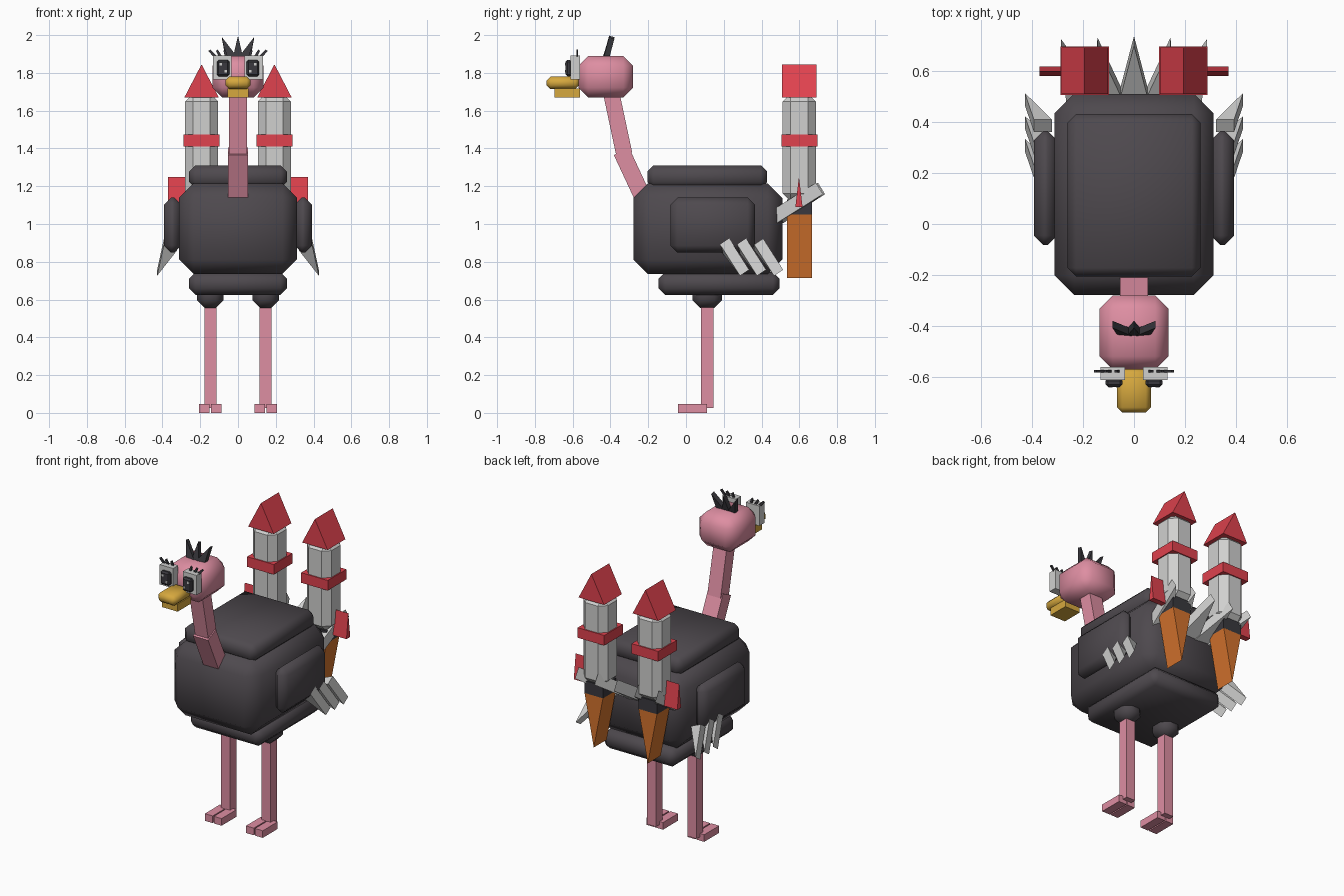
import bpy, bmesh
from mathutils import Vector as V

if "Cube" in bpy.data.objects:
    bpy.data.objects.remove(bpy.data.objects["Cube"])


def mat(name, r, g, b):
    m = bpy.data.materials.new(name)
    lin = [((c / 255 + 0.055) / 1.055) ** 2.4 for c in (r, g, b)]
    m.diffuse_color = (*lin, 1)
    m.use_nodes = True
    m.node_tree.nodes["Principled BSDF"].inputs["Base Color"].default_value = m.diffuse_color
    return m


PINK = mat("pink skin", 222, 142, 162)
DARK = mat("dark plumage", 78, 73, 78)
CHAR = mat("charcoal", 58, 57, 62)
LIGHT = mat("light grey", 208, 208, 207)
RED = mat("red", 224, 66, 78)
GOLD = mat("beak gold", 214, 168, 62)
ORANGE = mat("flame orange", 212, 115, 45)


def finish(name, bm, m, smooth=False):
    bmesh.ops.recalc_face_normals(bm, faces=bm.faces)
    me = bpy.data.meshes.new(name)
    for f in bm.faces:
        f.smooth = smooth
    bm.to_mesh(me)
    bm.free()
    me.materials.append(m)
    ob = bpy.data.objects.new(name, me)
    bpy.context.collection.objects.link(ob)
    return ob


def box(name, m, x, y, z, bevel=0, smooth=False):
    """Box given by (min, max) on each axis, with an optional one-step chamfer."""
    bm = bmesh.new()
    bmesh.ops.create_cube(bm, size=1)
    for v in bm.verts:
        v.co = V([(lo + hi) / 2 + c * (hi - lo) for c, (lo, hi) in zip(v.co, (x, y, z))])
    if bevel:
        bmesh.ops.bevel(bm, geom=bm.edges[:], offset=bevel, segments=1, affect='EDGES')
    return finish(name, bm, m, smooth)


def taper(name, m, base, tip, keep, shrink, end=0.0):
    """Bar from base to tip: 'keep' is its constant width, 'shrink' its tapering width."""
    bm = bmesh.new()
    base, tip, k, s = V(base), V(tip), V(keep) / 2, V(shrink) / 2
    pts = [c + a * k + b * s * f for c, f in ((base, 1), (tip, end))
           for a, b in ((-1, -1), (1, -1), (1, 1), (-1, 1))]
    vs = [bm.verts.new(p) for p in pts]
    for f in ((0, 1, 2, 3), (4, 5, 6, 7), (0, 1, 5, 4), (1, 2, 6, 5), (2, 3, 7, 6), (3, 0, 4, 7)):
        bm.faces.new([vs[i] for i in f])
    bmesh.ops.remove_doubles(bm, verts=bm.verts, dist=1e-5)
    return finish(name, bm, m)


def span(s, a, b):
    return tuple(sorted((s * a, s * b)))


# Body with raised slabs on top and underneath
box("body", DARK, (-.312, .312), (-.278, .51), (.735, 1.215), .077, True)
box("back_slab", DARK, (-.26, .26), (-.205, .43), (1.19, 1.31), .033, True)
box("belly_slab", DARK, (-.26, .26), (-.145, .495), (.625, .745), .035, True)

# Neck in two straight pieces
taper("neck_lower", PINK, (0, -.195, 1.07), (0, -.342, 1.385), (.108, 0, 0), (0, .08, .04), 1)
taper("neck_upper", PINK, (0, -.327, 1.37), (0, -.395, 1.69), (.094, 0, 0), (0, .084, .018), 1)

# Head and beak
box("head", PINK, (-.135, .135), (-.57, -.28), (1.67, 1.89), .052, True)
box("beak_upper", GOLD, (-.066, .066), (-.738, -.565), (1.715, 1.78), .02, True)
box("beak_lower", GOLD, (-.055, .055), (-.695, -.56), (1.67, 1.718))

# Crest of three spikes
for i in (-1, 0, 1):
    taper("crest_spike", CHAR, (.035 * i, -.425, 1.875), (.085 * i, -.393, 1.993 - .008 * abs(i)),
          (0, .028, -.008), (.055, 0, .02 * -i))

# Five tail feathers fanned out behind
for i in (-2, -1, 0, 1, 2):
    taper("tail_feather", LIGHT, (.1 * i, .48, 1.035), (.143 * i, .718 - .006 * abs(i), 1.188),
          (0, .037, -.06), (.125, -.018 * i, 0))

for s in (-1, 1):
    # Eye block, pupil, glints and lashes
    box("eye", LIGHT, span(s, .035, .132), (-.612, -.56), (1.765, 1.893))
    box("pupil", CHAR, span(s, .045, .112), (-.638, -.605), (1.782, 1.868), .01)
    for gx, gz in ((.092, 1.845), (.064, 1.808)):
        box("eye_glint", LIGHT, (s * gx - .007, s * gx + .007), (-.641, -.635), (gz - .007, gz + .007))
    for x0, x1 in ((.06, .072), (.09, .112), (.115, .152)):
        taper("eyelash", CHAR, (s * x0, -.576, 1.88), (s * x1, -.576, 1.92),
              (0, .01, 0), (.014, 0, -.01 * s), .7)

    # Wing slab and its three feathers
    box("wing", DARK, span(s, .3, .392), (-.083, .365), (.848, 1.14), .038, True)
    for i in range(3):
        y = .205 + .09 * i
        taper("wing_feather", LIGHT, (s * .357, y, .892), (s * .428, y + .105, .742),
              (0, .048, .032), (.07, 0, .03 * s))

    # Leg: hip, shin and two toes
    box("hip", DARK, span(s, .077, .216), (.035, .19), (.556, .7), .04, True)
    box("leg", PINK, span(s, .113, .178), (.08, .145), (.025, .58))
    for t in (.115, .179):
        box("toe", PINK, span(s, t - .028, t + .028), (-.043, .11), (0, .046))

    # Rocket: hull, band, ridge nose, fin, nozzle and flame
    x = s * .193
    box("rocket_hull", LIGHT, (x - .088, x + .088), (.512, .688), (1.12, 1.69), .042)
    box("rocket_band", RED, (x - .095, x + .095), (.505, .695), (1.41, 1.475))
    taper("rocket_nose", RED, (x, .6, 1.67), (x, .6, 1.845), (0, .182, 0), (.182, 0, 0))
    taper("rocket_fin", RED, (s * .315, .598, 1.09), (s * .315, .598, 1.25), (.11, 0, 0), (0, .038, 0))
    box("rocket_nozzle", CHAR, (x - .066, x + .066), (.534, .666), (1.05, 1.13))
    taper("rocket_flame", ORANGE, (x, .6, 1.052), (x, .6, .715), (0, .132, 0), (.132, 0, 0))
